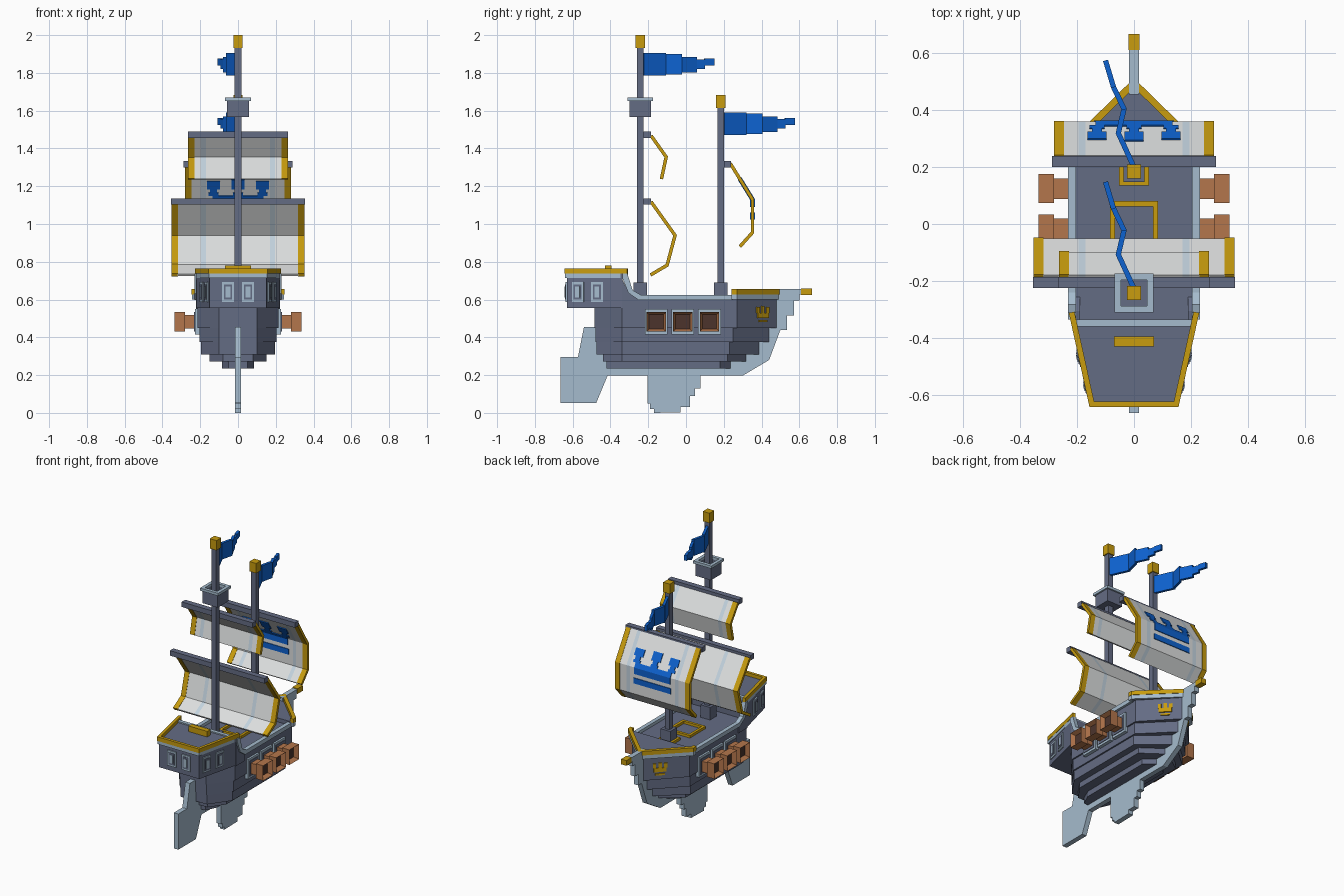
import bpy, bmesh
from mathutils import Vector as V

if "Cube" in bpy.data.objects:
    bpy.data.objects.remove(bpy.data.objects["Cube"])


def mat(name, *rgb):
    m = bpy.data.materials.new(name)
    m.diffuse_color = [((c / 255 + 0.055) / 1.055) ** 2.4 for c in rgb] + [1]
    m.use_nodes = True
    m.node_tree.nodes["Principled BSDF"].inputs["Base Color"].default_value = m.diffuse_color
    return m


SLATE = mat("slate", 100, 108, 132)
LIGHT = mat("pale_steel", 165, 187, 205)
GOLD = mat("gold", 200, 156, 14)
BLUE = mat("blue", 13, 98, 208)
BROWN = mat("copper_brown", 180, 118, 76)
DARK = mat("dark_brown", 76, 52, 44)
WHITE = mat("canvas_white", 222, 224, 224)
PALE = mat("canvas_blue", 196, 212, 224)


def prism(name, pts, axis, a, b, m):
    """Extrude a 2D outline along x (points are y,z) or z (points are x,y)."""
    bm = bmesh.new()
    put = (lambda p, h: (h, p[0], p[1])) if axis == 'x' else (lambda p, h: (p[0], p[1], h))
    lo = [bm.verts.new(put(p, a)) for p in pts]
    hi = [bm.verts.new(put(p, b)) for p in pts]
    n = len(pts)
    bm.faces.new(lo)
    bm.faces.new(hi)
    for i in range(n):
        bm.faces.new((lo[i], lo[(i + 1) % n], hi[(i + 1) % n], hi[i]))
    bmesh.ops.recalc_face_normals(bm, faces=bm.faces)
    me = bpy.data.meshes.new(name)
    bm.to_mesh(me)
    bm.free()
    me.materials.append(m)
    o = bpy.data.objects.new(name, me)
    bpy.context.collection.objects.link(o)
    return o


def box(name, x0, x1, y0, y1, z0, z1, m):
    return prism(name, [(x0, y0), (x1, y0), (x1, y1), (x0, y1)], 'z', z0, z1, m)


def sides(path, w):
    """Left and right mitred offsets of a 2D path, total width w."""
    path = [V(p) for p in path]
    L, R = [], []
    for i, p in enumerate(path):
        ns = []
        for a, b in ((i - 1, i), (i, i + 1)):
            if a >= 0 and b < len(path):
                d = (path[b] - path[a]).normalized()
                ns.append(V((-d.y, d.x)))
        n = sum(ns, V((0, 0))).normalized()
        n *= w / 2 / max(0.4, n.dot(ns[0]))
        L.append(p + n)
        R.append(p - n)
    return L, R


def band(path, w):
    L, R = sides(path, w)
    return L + R[::-1]


def panel(name, p, q, u0, u1, z0, z1, d, m):
    """Thin plate on the wall p-q, between distances u0 and u1 along it."""
    p, q = V(p), V(q)
    e = (q - p).normalized()
    prism(name, band([p + e * u0, p + e * u1], 2 * d), 'z', z0, z1, m)


# Hull tiers: half width, transom half width, stern, bow shoulder, bow tip, bottom, top
for hw, tw, ys, yb, yt, z0, z1 in [
        (.085, .05, -.42, .18, .24, .235, .272), (.15, .08, -.44, .22, .32, .272, .31),
        (.195, .10, -.475, .23, .39, .31, .375), (.205, .10, -.48, .25, .445, .375, .45),
        (.215, .10, -.484, .27, .485, .45, .605)]:
    prism("hull_tier", [(-tw, ys), (tw, ys), (hw, -.34), (hw, yb), (.012, yt),
                        (-.012, yt), (-hw, yb), (-hw, -.34)], 'z', z0, z1, SLATE)

# Keel with stem, fin and rudder
prism("keel", [(.665, .655), (.665, .627), (.60, .627), (.60, .595), (.572, .595),
               (.572, .515), (.535, .515), (.535, .44), (.50, .44), (.44, .28), (.30, .197),
               (.077, .197), (.077, .13), (.048, .13), (.048, .09), (.022, .09), (.022, .03),
               (-.03, .03), (-.03, .003), (-.17, .0), (-.17, .02), (-.19, .02), (-.19, .05),
               (-.205, .05), (-.205, .197), (-.415, .197), (-.475, .053), (-.664, .053),
               (-.664, .295), (-.572, .295), (-.54, .455), (-.46, .455), (-.38, .26),
               (.2, .26), (.455, .60), (.455, .655)], 'x', -.017, .017, LIGHT)
box("bowsprit_tip", -.02, .02, .61, .667, .624, .659, GOLD)

# Bow deck and its rims
BOW = [(-.235, .24), (-.235, .265), (0, .495), (.235, .265), (.235, .24)]
prism("bow_deck", BOW, 'z', .60, .632, SLATE)
prism("bow_lower_rim", band(BOW, .018), 'z', .60, .627, LIGHT)
prism("bow_gold_rim", band(BOW, .024), 'z', .627, .655, GOLD)

# Stern castle
prism("stern_castle", [(-.15, -.63), (.15, -.63), (.222, -.335), (-.222, -.335)],
      'z', .555, .742, SLATE)
STERN = [(-.219, -.31), (-.148, -.633), (.148, -.633), (.219, -.31)]
prism("stern_lower_rim", band(STERN, .016), 'z', .715, .737, LIGHT)
prism("stern_gold_rim", band(STERN, .02), 'z', .737, .765, GOLD)
box("stern_deck_edge", -.205, .205, -.36, -.335, .72, .75, LIGHT)
box("stern_bench", -.07, .07, -.43, -.395, .74, .78, GOLD)

# Stern windows
RIGHT_WALL = ((.15, -.63), (.222, -.335))
LEFT_WALL = ((-.15, -.63), (-.222, -.335))
BACK_WALL = ((-.15, -.63), (.15, -.63))
for wall, spots in ((RIGHT_WALL, (.06, .165)), (LEFT_WALL, (.06, .165)), (BACK_WALL, (.097, .203))):
    for u in spots:
        for w, h, d, m in ((.032, .052, .007, LIGHT), (.022, .04, .010, SLATE), (.012, .028, .013, LIGHT)):
            panel("stern_window", *wall, u - w, u + w, .64 - h, .64 + h, d, m)

# Side rails and bulwarks
for s in (-1, 1):
    prism("side_rail", [(-.335, .737), (-.31, .737), (-.283, .65), (-.24, .625), (.25, .625),
                        (.25, .597), (-.25, .597), (-.305, .635), (-.335, .71)],
          'x', s * .203, s * .231, LIGHT)
    prism("bulwark", [(-.34, .55), (-.25, .55), (-.25, .60), (-.305, .64), (-.34, .71)],
          'x', s * .19, s * .222, SLATE)

# Gun ports and guns
for s in (-1, 1):
    for y in (-.157, -.017, .124):
        box("gun_port_frame", s * .20, s * .228, y - .06, y + .06, .415, .55, LIGHT)
        box("gun_port", s * .20, s * .232, y - .048, y + .048, .43, .535, SLATE)
        box("gun_neck", s * .20, s * .282, y - .036, y + .036, .446, .518, BROWN)
        g = box("gun_muzzle", s * .28, s * .335, y - .051, y + .051, .431, .533, BROWN)
        g.data.materials.append(DARK)
        bm = bmesh.new()
        bm.from_mesh(g.data)
        bm.normal_update()
        f = [f for f in bm.faces if f.normal.x * s > .9]
        bmesh.ops.inset_individual(bm, faces=f, thickness=.019)
        bmesh.ops.translate(bm, verts=f[0].verts, vec=(-s * .03, 0, 0))
        f[0].material_index = 1
        bm.to_mesh(g.data)
        bm.free()

# Gold crest on each bow cheek: base, band and three prongs
for s in (-1, 1):
    wall = ((s * .215, .27), (s * .012, .485))
    for u0, u1, z0, z1 in ((.155, .215, .48, .492), (.145, .225, .503, .53), (.14, .16, .53, .56),
                           (.175, .195, .53, .565), (.21, .23, .53, .56)):
        panel("bow_crest", *wall, u0, u1, z0, z1, .007, GOLD)


# Deck hatches
def frame(name, hx, y0, y1, t, z0, z1, m):
    box(name, -hx, hx, y0, y0 + t, z0, z1, m)
    box(name, -hx, hx, y1 - t, y1, z0, z1, m)
    for s in (-1, 1):
        box(name, s * hx, s * (hx - t), y0 + t, y1 - t, z0, z1, m)


frame("hatch_rim", .085, -.09, .08, .018, .60, .622, GOLD)
frame("mast_collar", .053, .135, .24, .016, .60, .622, GOLD)


# Masts with base, cap and flag
def mast(y, top):
    box("mast", -.018, .018, y - .018, y + .018, .60, top - .06, SLATE)
    box("mast_base", -.036, .036, y - .036, y + .036, .60, .69, SLATE)
    box("mast_cap", -.025, .025, y - .025, y + .025, top - .067, top, GOLD)
    path = [(0, .015), (-.055, .135), (-.035, .22), (-.072, .297), (-.085, .34), (-.1, .39)]
    L, R = sides([(a, b + y) for a, b in path], .018)
    t = 1.785 if top > 1.9 else 1.47
    for i, (a, b) in enumerate(((0, .12), (.006, .115), (.016, .1), (.035, .085), (.053, .09))):
        prism("flag", [L[i], L[i + 1], R[i + 1], R[i]], 'z', t + a, t + b, BLUE)


mast(-.242, 2.0)
mast(.184, 1.682)

# Lookout basket
box("lookout_floor", -.058, .058, -.3, -.184, 1.567, 1.59, SLATE)
frame("lookout_wall", .058, -.3, -.184, .012, 1.59, 1.655, SLATE)
frame("lookout_rim", .068, -.31, -.174, .022, 1.652, 1.67, LIGHT)


# Sails
def clip(path, hi, lo):
    """Part of a descending y,z path between two heights."""
    def at(z):
        for (ya, za), (yb, zb) in zip(path, path[1:]):
            if zb <= z <= za:
                return (ya + (yb - ya) * (za - z) / (za - zb), z)
    return [at(hi)] + [p for p in path if lo < p[1] < hi] + [at(lo)]


def sail(path, hw, spar_hw, ys, zs):
    box("spar", -spar_hw, spar_hw, ys, ys + .038, zs, zs + .034, SLATE)
    prof = band(path, .014)
    cuts = [(-hw + .034, -.195, WHITE), (-.195, -.17, PALE), (-.17, .17, WHITE),
            (.17, .195, PALE), (.195, hw - .034, WHITE)]
    for a, b, m in cuts:
        prism("sail_cloth", prof, 'x', a, b, m)
    for s in (-1, 1):
        prism("sail_border", band(path, .018), 'x', s * hw, s * (hw - .035), GOLD)


sail([(-.185, 1.118), (-.058, .94), (-.1, .782), (-.188, .73)], .353, .355, -.224, 1.102)
sail([(-.185, 1.468), (-.105, 1.355), (-.13, 1.238)], .264, .266, -.224, 1.456)
FORE = [(.235, 1.32), (.352, 1.13), (.352, .955), (.285, .88)]
sail(FORE, .28, .288, .2, 1.3)

# Painted crown on the fore sail: bars, three stems and knobs
shapes = [(-.14, .14, 1.062, 1.025), (-.135, .135, 1.155, 1.09)]
for x, k in ((-.13, 0), (0, .008), (.13, 0)):
    shapes += [(x - .018, x + .018, 1.19, 1.155), (x - .034, x + .034, 1.232 + k, 1.19),
               (x - .026, x + .026, 1.17, 1.155)]
for a, b, hi, lo in shapes:
    prism("sail_crown", band(clip(FORE, hi, lo), .024), 'x', a, b, BLUE)
